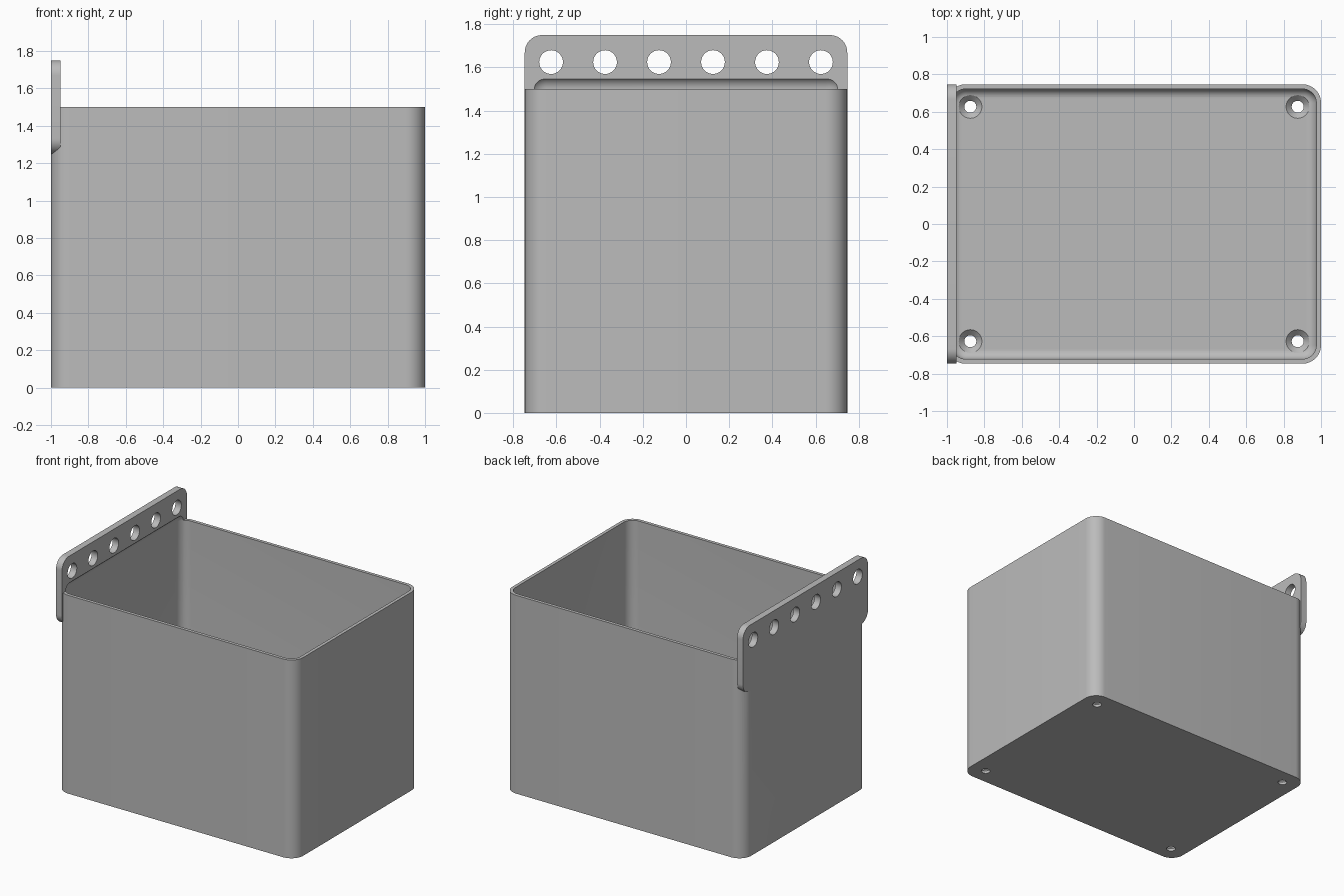
import bpy, bmesh
from math import sin, cos, pi, radians
from mathutils import Matrix

if "Cube" in bpy.data.objects:
    bpy.data.objects.remove(bpy.data.objects["Cube"], do_unlink=True)

HX, HY, H = 1.0, 0.747, 1.5          # half length, half width, bin height
WALL, FLOOR, R = 0.025, 0.05, 0.1    # wall, floor, corner radius

grey = bpy.data.materials.new("light grey plastic")
grey.use_nodes = True
COLOUR = (0.5, 0.5, 0.5, 1)
grey.diffuse_color = COLOUR
grey.node_tree.nodes["Principled BSDF"].inputs["Base Color"].default_value = COLOUR


def rounded_rect(hx, hy, r, n=12):
    pts = []
    for k, (sx, sy) in enumerate(((1, 1), (-1, 1), (-1, -1), (1, -1))):
        for i in range(n + 1):
            a = (k + i / n) * pi / 2
            pts.append((sx * (hx - r) + r * cos(a), sy * (hy - r) + r * sin(a)))
    return pts


def loft(name, sections, matrix=Matrix()):
    """Capped solid through (outline, height) sections."""
    bm = bmesh.new()
    rings = [[bm.verts.new((x, y, z)) for x, y in pts] for pts, z in sections]
    n = len(rings[0])
    for lo, hi in zip(rings, rings[1:]):
        for i in range(n):
            j = (i + 1) % n
            bm.faces.new((lo[i], lo[j], hi[j], hi[i]))
    bm.faces.new(rings[0][::-1])
    bm.faces.new(rings[-1])
    bm.transform(matrix)
    bmesh.ops.recalc_face_normals(bm, faces=bm.faces)
    mesh = bpy.data.meshes.new(name)
    bm.to_mesh(mesh)
    bm.free()
    mesh.materials.append(grey)
    ob = bpy.data.objects.new(name, mesh)
    bpy.context.collection.objects.link(ob)
    return ob


def circle(r, n=32):
    return [(r * cos(2 * pi * i / n), r * sin(2 * pi * i / n)) for i in range(n)]


def combine(target, tool, operation):
    mod = target.modifiers.new(operation.lower(), "BOOLEAN")
    mod.operation, mod.solver, mod.object = operation, "EXACT", tool
    bpy.context.view_layer.objects.active = target
    bpy.ops.object.modifier_apply(modifier=mod.name)
    bpy.data.objects.remove(tool, do_unlink=True)


# Bin body
outline = rounded_rect(HX, HY, R)
storage_bin = loft("storage_bin", [(outline, 0), (outline, H)])

# Upright hanging plate along the -x end, local (x, y, z) -> (y, z, x)
axes = Matrix(((0, 0, 1, 0), (1, 0, 0, 0), (0, 1, 0, 0), (0, 0, 0, 1)))
panel = rounded_rect(HY, 0.25, 0.08)
plate = loft("hanging_plate", [(panel, -HX), (panel, -HX + 0.05)],
             Matrix.Translation((0, 0, H)) @ axes)
combine(storage_bin, plate, "UNION")


# Cavity with a filleted floor and a rounded recess under the plate
def cavity_ring(inset, z):
    d = WALL + inset
    return rounded_rect(HX - d, HY - d, R - d), z


FILLET, COVE = 0.05, 0.058
STEPS = 8
sections = []
for i in range(STEPS + 1):
    a = i / STEPS * pi / 2
    sections.append(cavity_ring(FILLET * (1 - sin(a)), FLOOR + FILLET * (1 - cos(a))))
for i in range(STEPS + 1):
    a = i / STEPS * radians(75)
    sections.append(cavity_ring(COVE * (1 - cos(a)), H + COVE * sin(a)))
combine(storage_bin, loft("cavity_cutter", sections), "DIFFERENCE")

# Row of hanging holes
for i in range(6):
    place = Matrix.Translation((0, -0.625 + 0.25 * i, 1.625)) @ axes
    ring = circle(0.055)
    combine(storage_bin, loft("hole_cutter", [(ring, -1.1), (ring, -0.9)], place), "DIFFERENCE")

# Countersunk screw holes in the floor corners
for sx in (-1, 1):
    for sy in (-1, 1):
        place = Matrix.Translation((sx * 0.875, sy * 0.627, 0))
        screw = loft("screw_cutter", [(circle(0.032), -0.1), (circle(0.032), 0.02),
                                      (circle(0.062), FLOOR), (circle(0.062), 0.12)], place)
        combine(storage_bin, screw, "DIFFERENCE")

# Smooth curved faces, keep edges crisp
bpy.ops.object.select_all(action="DESELECT")
storage_bin.select_set(True)
bpy.context.view_layer.objects.active = storage_bin
bpy.ops.object.shade_smooth_by_angle(angle=radians(30))
